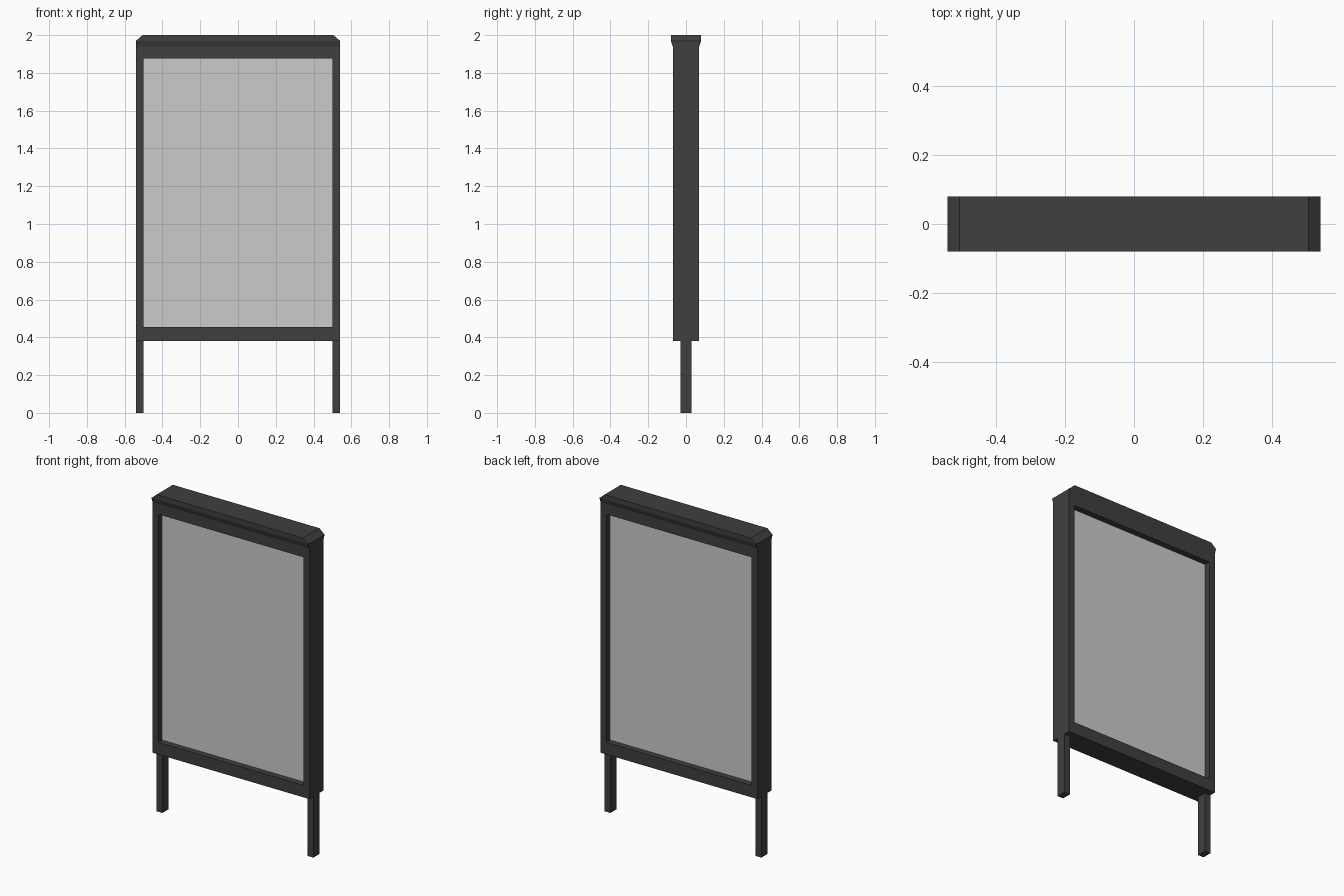
import bpy, bmesh

if "Cube" in bpy.data.objects:
    bpy.data.objects.remove(bpy.data.objects["Cube"])

black = bpy.data.materials.new("black_paint")
black.diffuse_color = (0.05, 0.05, 0.05, 1)
black.use_nodes = True
black.node_tree.nodes["Principled BSDF"].inputs["Base Color"].default_value = black.diffuse_color


def stack(name, levels, cx=0.0, mat=None):
    """Closed solid lofted through rectangles given as (half_x, half_y, z)."""
    bm = bmesh.new()
    rings = [[bm.verts.new((cx + sx * hx, sy * hy, z))
              for sx, sy in ((-1, -1), (1, -1), (1, 1), (-1, 1))]
             for hx, hy, z in levels]
    bm.faces.new(rings[0][::-1])
    bm.faces.new(rings[-1])
    for a, b in zip(rings, rings[1:]):
        for i in range(4):
            j = (i + 1) % 4
            bm.faces.new((a[i], a[j], b[j], b[i]))
    bmesh.ops.recalc_face_normals(bm, faces=bm.faces)
    me = bpy.data.meshes.new(name)
    bm.to_mesh(me)
    bm.free()
    ob = bpy.data.objects.new(name, me)
    bpy.context.collection.objects.link(ob)
    if mat:
        me.materials.append(mat)
    return ob


# Legs and deeper side posts
for side, s in (("left", -1), ("right", 1)):
    stack(f"{side}_leg", [(0.02, 0.03, 0), (0.02, 0.03, 0.38)], s * 0.52, black)
    stack(f"{side}_post", [(0.02, 0.07, 0.38), (0.02, 0.07, 1.94)], s * 0.52, black)

# Rails between the posts
stack("bottom_rail", [(0.5, 0.07, 0.38), (0.5, 0.07, 0.455)], mat=black)
stack("top_rail", [(0.5, 0.07, 1.875), (0.5, 0.07, 1.94)], mat=black)

# Flared cap with chamfered ends
stack("cap", [(0.54, 0.07, 1.94), (0.54, 0.08, 1.97), (0.505, 0.08, 2.0)], mat=black)

# Recessed display panel, visible from both sides
stack("display_panel", [(0.5, 0.032, 0.455), (0.5, 0.032, 1.875)])
